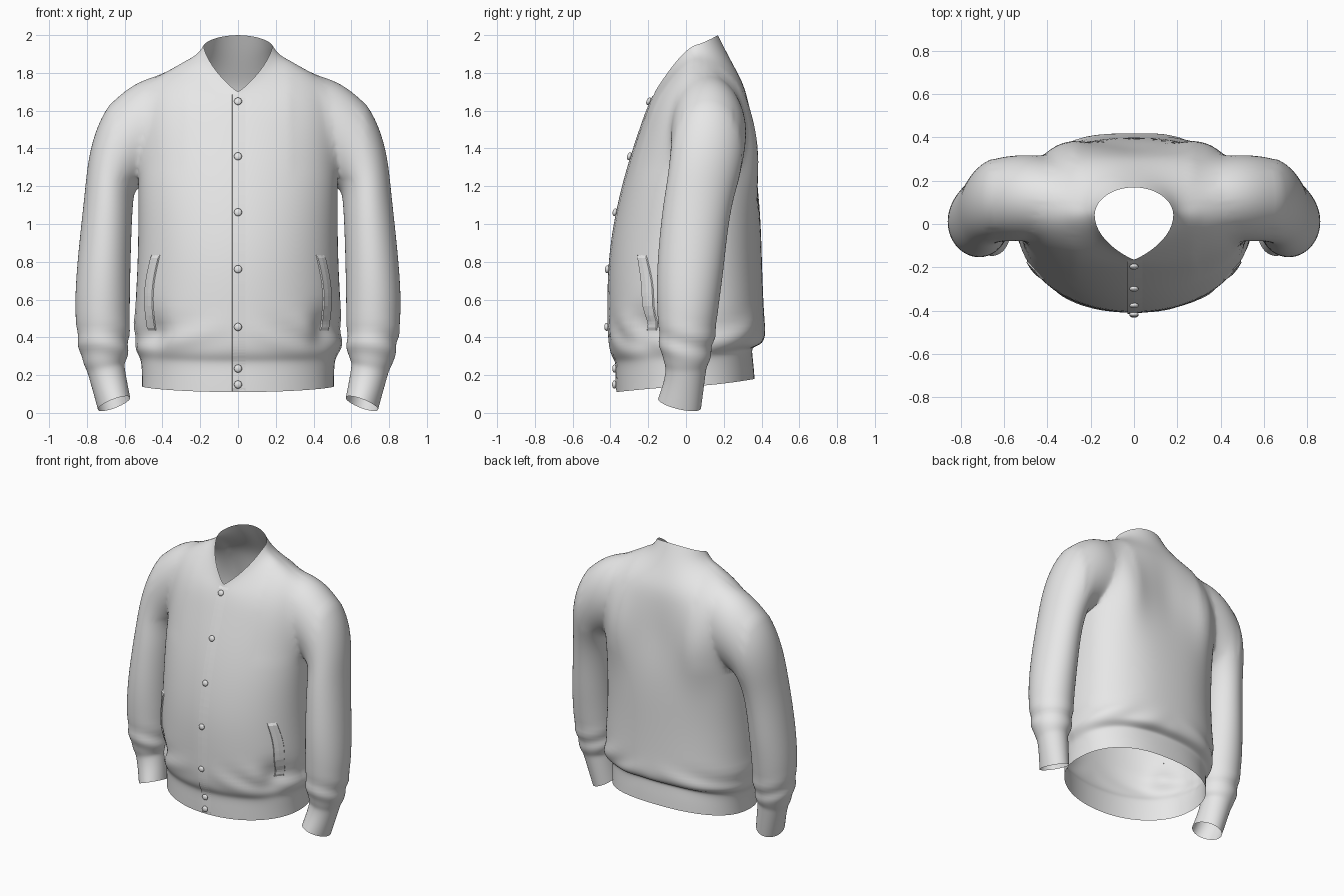
import bpy, bmesh, math
from mathutils import Vector
from mathutils.bvhtree import BVHTree

cube = bpy.data.objects.get("Cube")
if cube:
    bpy.data.objects.remove(cube)

cloth = bpy.data.materials.new("light_grey_cloth")
cloth.use_nodes = True
GREY = (0.8, 0.8, 0.8, 1)
cloth.diffuse_color = GREY
for node in cloth.node_tree.nodes:
    if node.type == 'BSDF_PRINCIPLED':
        node.inputs["Base Color"].default_value = GREY
        node.inputs["Roughness"].default_value = 0.8

SIDES = 32


def spow(v, e):
    return math.copysign(abs(v) ** e, v)


def gauss(v, centre, width):
    return math.exp(-((v - centre) / width) ** 2)


def make_object(name, bm, slots=1):
    mesh = bpy.data.meshes.new(name)
    bm.to_mesh(mesh)
    bm.free()
    for _ in range(slots):
        mesh.materials.append(cloth)
    ob = bpy.data.objects.new(name, mesh)
    bpy.context.scene.collection.objects.link(ob)
    return ob


def evaluated_bmesh(ob):
    bm = bmesh.new()
    bm.from_object(ob, bpy.context.evaluated_depsgraph_get())
    return bm


def loft(name, rings):
    """Smooth tube through rings, closed by caps in material slot 1."""
    bm = bmesh.new()
    loops = [[bm.verts.new(p) for p in ring] for ring in rings]
    for a, b in zip(loops, loops[1:]):
        for i in range(SIDES):
            j = (i + 1) % SIDES
            bm.faces.new((a[i], a[j], b[j], b[i]))
    ob = make_object(name, bm, 2)
    ob.modifiers.new("subdivide", 'SUBSURF').levels = 2
    bm = evaluated_bmesh(ob)
    bpy.data.objects.remove(ob)
    for _ in range(2):
        # collect one connected rim and close it with a fan
        pool = {e for e in bm.edges if e.is_boundary}
        group, stack = set(), [next(iter(pool))]
        while stack:
            e = stack.pop()
            if e not in group:
                group.add(e)
                stack += [n for v in e.verts for n in v.link_edges if n in pool]
        verts = {v for e in group for v in e.verts}
        hub = bm.verts.new(sum((v.co for v in verts), Vector()) / len(verts))
        for e in group:
            bm.faces.new((*e.verts, hub)).material_index = 1
    bmesh.ops.recalc_face_normals(bm, faces=bm.faces)
    return make_object(name, bm, 2)


def torso_ring(w, yf, yc, yb, zf, zs, zb, point=1.0, square=0.84):
    ring = []
    for i in range(SIDES):
        t = math.tau * i / SIDES
        s, c = math.sin(t), -math.cos(t)
        front = c < 0
        e = max(square, .97) if front else square
        x = w * spow(s, point * e if front else e)
        y = yc + (yc - yf if front else yb - yc) * spow(c, e)
        z = zs + ((zf if front else zb) - zs) * abs(c) ** 1.33
        ring.append((x, y, z))
    return ring


def sleeve_ring(side, xo, zo, xi, zi, yf, yb, tilt=0.0):
    ring = []
    for i in range(SIDES):
        t = math.tau * i / SIDES
        s, c = math.sin(t), math.cos(t)
        k = (1 + c) / 2
        ring.append((side * (xi + (xo - xi) * k),
                     (yf + yb) / 2 + (yb - yf) / 2 * s,
                     zi + (zo - zi) * k - tilt * s))
    return ring


# Torso from hem to collar: width, front y, widest y, back y, heights
torso = loft("jacket", [torso_ring(*r) for r in (
    (.51, -.37, 0, .365, .11, .14, .18),
    (.51, -.37, 0, .36, .18, .2, .25),
    (.515, -.368, 0, .35, .25, .27, .33),
    (.525, -.375, 0, .355, .28, .3, .35),
    (.545, -.395, 0, .41, .31, .335, .365),
    (.555, -.41, 0, .425, .37, .38, .42),
    (.55, -.413, 0, .415, .5, .5, .51),
    (.535, -.413, 0, .405, .75, .75, .75),
    (.53, -.39, 0, .4, .95, .95, .95, 1, .8),
    (.53, -.35, 0, .39, 1.15, 1.15, 1.15, 1, .75),
    (.53, -.30, .02, .375, 1.33, 1.33, 1.33, 1, .66),
    (.535, -.25, .03, .36, 1.48, 1.5, 1.5, 1, .62),
    (.51, -.215, .04, .34, 1.58, 1.68, 1.63, 1, .68),
    (.42, -.192, .04, .315, 1.635, 1.805, 1.73, 1.1, .8),
    (.30, -.178, .04, .265, 1.665, 1.855, 1.82, 1.3, .95),
    (.215, -.17, .04, .215, 1.685, 1.895, 1.91, 1.6, 1),
    (.183, -.165, .04, .17, 1.7, 1.945, 2.0, 1.75, 1))])

# Sleeves: outer point, inner point, front and back y, cuff tilt
SLEEVE = (
    (.36, 1.795, .38, 1.30, -.07, .28),
    (.44, 1.785, .43, 1.25, -.08, .315),
    (.54, 1.76, .48, 1.22, -.08, .325),
    (.66, 1.675, .53, 1.19, -.08, .315),
    (.75, 1.52, .55, 1.16, -.085, .305),
    (.795, 1.34, .555, 1.11, -.1, .275),
    (.81, 1.18, .56, 1.04, -.12, .245),
    (.83, 1.0, .565, .92, -.138, .22),
    (.853, .78, .57, .74, -.155, .2),
    (.865, .58, .572, .58, -.155, .175),
    (.855, .42, .575, .42, -.145, .155),
    (.838, .33, .578, .34, -.137, .14),
    (.82, .26, .588, .29, -.12, .125),
    (.80, .225, .60, .265, -.108, .11),
    (.79, .19, .60, .24, -.108, .105),
    (.77, .12, .588, .17, -.12, .095, .01),
    (.742, .018, .57, .08, -.148, .08, .025))

for side, label in ((1, "left_sleeve"), (-1, "right_sleeve")):
    sleeve = loft(label, [sleeve_ring(side, *r) for r in SLEEVE])
    union = torso.modifiers.new(label, 'BOOLEAN')
    union.operation = 'UNION'
    union.solver = 'EXACT'
    union.object = sleeve
    sleeve.hide_render = True

# Open the neck, hem and cuffs, then soften the armholes and add folds
bm = evaluated_bmesh(torso)
for name in ("left_sleeve", "right_sleeve"):
    bpy.data.objects.remove(bpy.data.objects[name])
bpy.data.objects.remove(torso)
bmesh.ops.delete(bm, geom=[f for f in bm.faces if f.material_index == 1], context='FACES')
armhole = [v for v in bm.verts if .28 < abs(v.co.x) < .66 and v.co.z > 1.24]
for _ in range(24):
    bmesh.ops.smooth_vert(bm, verts=armhole, factor=.5,
                          use_axis_x=True, use_axis_y=True, use_axis_z=True)
bm.normal_update()
for v in bm.verts:
    x, y, z = v.co
    ax = abs(x)
    push = 0
    if ax > .56 and z < 1:
        push = .006 * math.sin(44 * z + 14 * y + 9 * x) * gauss(z, .37, .08)
    elif ax < .56 and z < 1.2:
        push = .009 * math.sin(28 * z + 16 * ax + 4 * x) * gauss(z, .42, .08) * min(1, ax * 3)
    if y > .1 and ax < .56:
        # shoulder blades and the hollow between them
        push += .035 * gauss(ax, .32, .11) * gauss(z, 1.38, .25)
        push -= .015 * gauss(ax, .0, .12) * gauss(z, 1.45, .25)
    elif y < 0 and ax < .56:
        # hollow under each pocket
        push -= .04 * gauss(ax, .46, .07) * gauss(z, .43, .1)
    v.co += v.normal * push
for f in bm.faces:
    f.smooth = True
    f.material_index = 0
bm.normal_update()
skin = BVHTree.FromBMesh(bm)
jacket = make_object("jacket", bm)


def on_front(x, z):
    hit, normal, _, _ = skin.ray_cast(Vector((x, -2, z)), Vector((0, 1, 0)))
    return hit, (normal if normal.y < 0 else -normal)


def strip(name, columns, path):
    """Thin raised strip on the front; columns are (x offset, height)."""
    bm = bmesh.new()
    rows = []
    for k, (x, z) in enumerate(path):
        end = k in (0, len(path) - 1)
        row = []
        for dx, lift in columns:
            p, n = on_front(x + dx, z)
            row.append(bm.verts.new(p + n * (0 if end else lift)))
        rows.append(row)
    for a, b in zip(rows, rows[1:]):
        for i in range(len(columns) - 1):
            bm.faces.new((a[i], a[i + 1], b[i + 1], b[i]))
    bmesh.ops.recalc_face_normals(bm, faces=bm.faces)
    return make_object(name, bm)


# Overlapping front edge
strip("front_placket", ((-.031, 0), (-.03, .006), (0, .004), (.04, .0005)),
      [(0, .116 + 1.57 * i / 100) for i in range(101)])

# Curved pocket welts
for side, label in ((1, "left_pocket"), (-1, "right_pocket")):
    path = []
    for i in range(25):
        t = i / 24
        path.append((side * (.435 + .02 * t + .025 * math.sin(math.pi * t)), .835 - .4 * t))
    strip(label, ((-.022, 0), (-.02, .007), (0, .008), (.02, .007), (.022, 0)), path)

# Snap buttons
for i, z in enumerate((1.645, 1.355, 1.06, .76, .455, .235, .15)):
    bm = bmesh.new()
    bmesh.ops.create_uvsphere(bm, u_segments=16, v_segments=10, radius=.021)
    for v in bm.verts:
        v.co.z *= .55
    for f in bm.faces:
        f.smooth = True
    button = make_object(f"button_{i + 1}", bm)
    p, n = on_front(0, z)
    button.location = p + n * .012
    button.rotation_euler = n.to_track_quat('Z', 'Y').to_euler()
